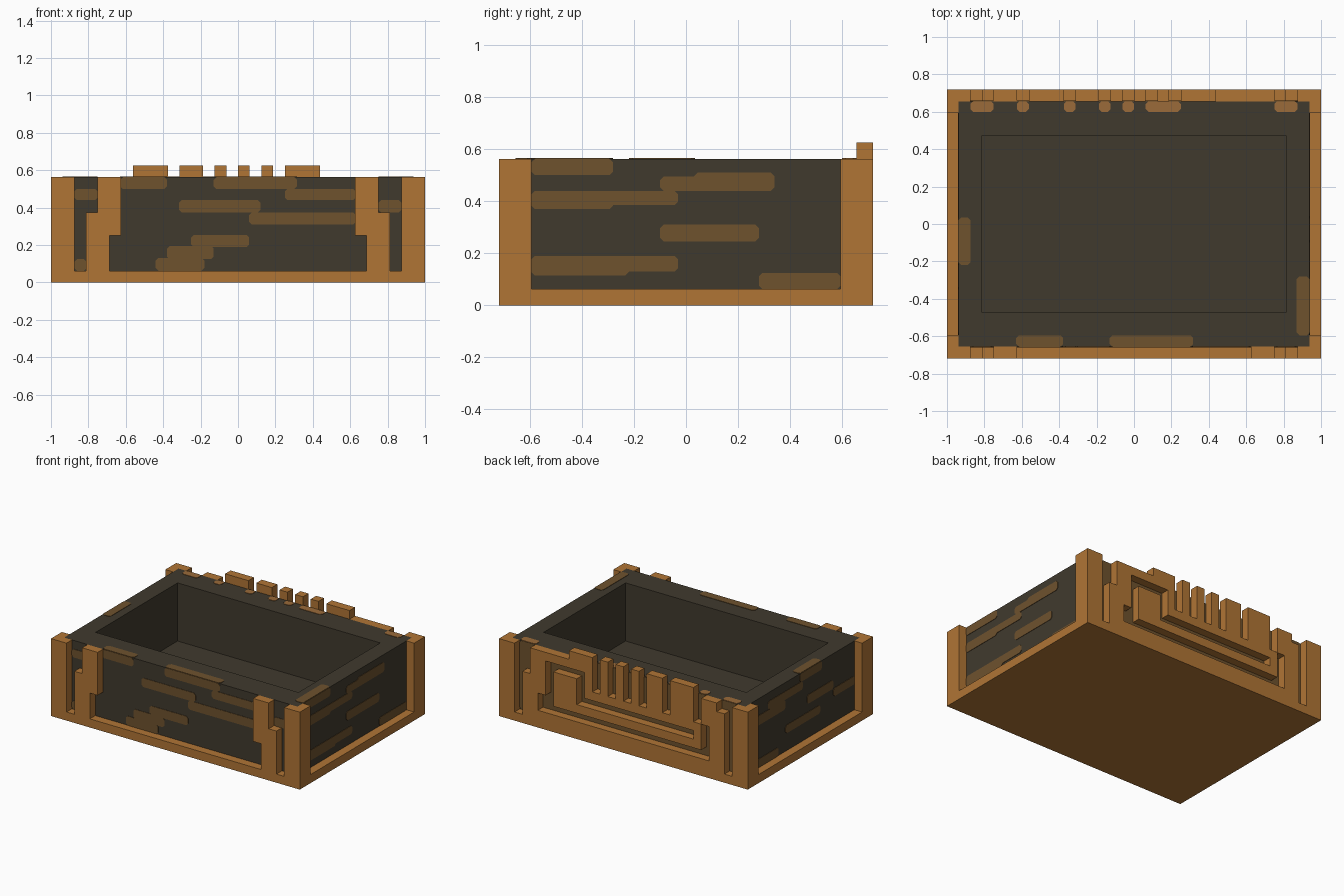
import bpy, bmesh
from mathutils import Vector

cube = bpy.data.objects.get("Cube")
if cube:
    bpy.data.objects.remove(cube, do_unlink=True)

U = 1 / 16                       # block unit
HX, HY = 1.0, 11.5 * U           # half size of the base
BX, BY, TOP = HX - U, HY - U, 9 * U


def material(name, rgb):
    m = bpy.data.materials.new(name)
    m.use_nodes = True
    col = (*rgb, 1)
    m.diffuse_color = col
    bsdf = m.node_tree.nodes["Principled BSDF"]
    bsdf.inputs["Base Color"].default_value = col
    bsdf.inputs["Roughness"].default_value = 0.9
    return m


WOOD = material("orange_wood", (0.434, 0.178, 0.036))
STONE = material("dark_stone", (0.051, 0.042, 0.027))
STREAK = material("brown_streak", (0.156, 0.084, 0.027))
LIGHT = material("light_brown_streak", (0.328, 0.147, 0.042))


def finish(name, bm, mat):
    bmesh.ops.recalc_face_normals(bm, faces=bm.faces)
    me = bpy.data.meshes.new(name)
    bm.to_mesh(me)
    bm.free()
    me.materials.append(mat)
    ob = bpy.data.objects.new(name, me)
    bpy.context.collection.objects.link(ob)
    return ob


def add_box(bm, x0, x1, y0, y1, z0, z1):
    verts = bmesh.ops.create_cube(bm, size=1)["verts"]
    for v in verts:
        v.co = Vector(((x0 + x1) / 2 + v.co.x * (x1 - x0),
                       (y0 + y1) / 2 + v.co.y * (y1 - y0),
                       (z0 + z1) / 2 + v.co.z * (z1 - z0)))
    return verts


def boxes(name, items, mat):
    bm = bmesh.new()
    for b in items:
        add_box(bm, *b)
    return finish(name, bm, mat)


def streaks(name, rects, place, normal, mat, cut=0.014):
    """Thin plates with clipped corners; place maps (u, v) to a point."""
    bm = bmesh.new()
    for a, b, c, d in rects:
        pts = [(a + cut, c), (b - cut, c), (b, c + cut), (b, d - cut),
               (b - cut, d), (a + cut, d), (a, d - cut), (a, c + cut)]
        face = bm.faces.new([bm.verts.new(place(u, v)) for u, v in pts])
        ext = bmesh.ops.extrude_face_region(bm, geom=[face])["geom"]
        moved = [g for g in ext if isinstance(g, bmesh.types.BMVert)]
        bmesh.ops.translate(bm, verts=moved, vec=Vector(normal) * 0.003)
    return finish(name, bm, mat)


# Base plate
boxes("base_plate", [(-HX, HX, -HY, HY, 0, U)], WOOD)

# Hollow body: inset the top face and push it down to form the basin
bm = bmesh.new()
add_box(bm, -BX, BX, -BY, BY, U, TOP)
bm.faces.ensure_lookup_table()
top = max(bm.faces, key=lambda f: f.calc_center_median().z)
bmesh.ops.inset_individual(bm, faces=[top], thickness=0.1)
for v in top.verts:
    v.co.x = 0.815 if v.co.x > 0 else -0.815
    v.co.y = 0.47 if v.co.y > 0 else -0.47
inner = bmesh.ops.extrude_face_region(bm, geom=[top])["geom"]
bmesh.ops.translate(bm, verts=[g for g in inner if isinstance(g, bmesh.types.BMVert)],
                    vec=(0, 0, 0.14 - TOP))
if top.is_valid:
    bmesh.ops.delete(bm, geom=[top], context='FACES_ONLY')
finish("basin_body", bm, STONE)

# L-shaped corner posts
for sx, nx in ((-1, "right"), (1, "left")):
    for sy, ny in ((-1, "front"), (1, "back")):
        xs = sorted((sx * HX, sx * (HX - 2 * U)))
        xo = sorted((sx * HX, sx * BX))
        yo = sorted((sy * HY, sy * BY))
        ys = sorted((sy * BY, sy * (HY - 2 * U)))
        boxes(f"{ny}_{nx}_post", [(*xs, *yo, U, TOP), (*xo, *ys, U, TOP)], WOOD)

# Stepped front brackets
for s, n in ((-1, "right"), (1, "left")):
    parts = [(11, 13, 1, 6), (10, 12, 4, 9)]
    boxes(f"front_{n}_bracket",
          [(*sorted((s * a * U, s * b * U)), -HY, -BY, c * U, d * U)
           for a, b, c, d in parts], WOOD)

# Carved back trim, in block units (x0, x1, z0, z1)
maze = [(-13, 13, 1, 2),                                   # lower rail
        (11, 13, 1, 6), (10, 12, 4, 9), (7, 12, 8, 9),     # left bracket, top rail
        (4, 7, 8, 10), (4, 5, 5, 8),                       # hooked finger
        (6, 9, 3, 7), (-10, 9, 3, 4), (-10, -9, 3, 6),     # inner block, rail and stub
        (-9, 5, 5, 6),                                     # finger rail
        (-13, -11, 1, 6), (-13, -12, 6, 8), (-12, -10, 6, 9)]
maze += [(a, b, 6, 10) for a, b in ((2, 3), (0, 1), (-2, -1), (-5, -3), (-9, -6))]
boxes("back_trim", [(a * U, b * U, BY, HY, c * U, d * U) for a, b, c, d in maze], WOOD)

# Painted streaks on the four walls
front = [(-.63, -.38, .5, TOP), (-.13, .315, .5, TOP), (.25, .63, .44, .5),
         (-.315, .12, .375, .44), (.06, .63, .31, .375), (-.25, .06, .19, .255),
         (-.38, -.13, .125, .195), (-.44, -.18, U, .13), (-.875, -.75, .44, .5),
         (-.875, -.81, U, .125), (.75, .875, .375, .44)]
left = [(-.595, -.28, .5, TOP), (-.595, -.03, .385, .44), (-.595, -.28, .37, .43),
        (-.1, .34, .44, .495), (.03, .34, .45, .51), (-.1, .28, .245, .31),
        (-.595, -.03, .13, .19), (-.595, -.22, .115, .17), (.28, .595, U, .125)]
right = [(-.22, .035, .5, TOP), (0, .4, .44, .5), (.2, .595, .37, .44),
         (-.35, -.05, .31, .375), (-.2, .2, .19, .25), (.28, .595, U, .125),
         (-.595, -.35, .25, .31)]
streaks("front_streaks", front, lambda u, v: (u, -BY, v), (0, -1, 0), STREAK)
streaks("left_streaks", left, lambda u, v: (BX, u, v), (1, 0, 0), STREAK)
streaks("right_streaks", right, lambda u, v: (-BX, u, v), (-1, 0, 0), STREAK)
streaks("back_streak", [(-.875, .875, U, TOP)], lambda u, v: (u, BY, v), (0, 1, 0), STREAK)

# Streaks that wrap onto the rim
rim = [(-.63, -.38, -BY, -.595), (-.13, .315, -BY, -.595),
       (.87, BX, -.595, -.28), (-BX, -.875, -.22, .035)]
rim_back = [(a * U, b * U, .6, BY) for a, b in
            ((-14, -12), (-10, -9), (-6, -5), (-3, -2), (-1, 0), (1, 4), (12, 14))]
streaks("rim_streaks", rim, lambda u, v: (u, v, TOP), (0, 0, 1), STREAK)
streaks("rim_back_streaks", rim_back, lambda u, v: (u, v, TOP), (0, 0, 1), LIGHT)
